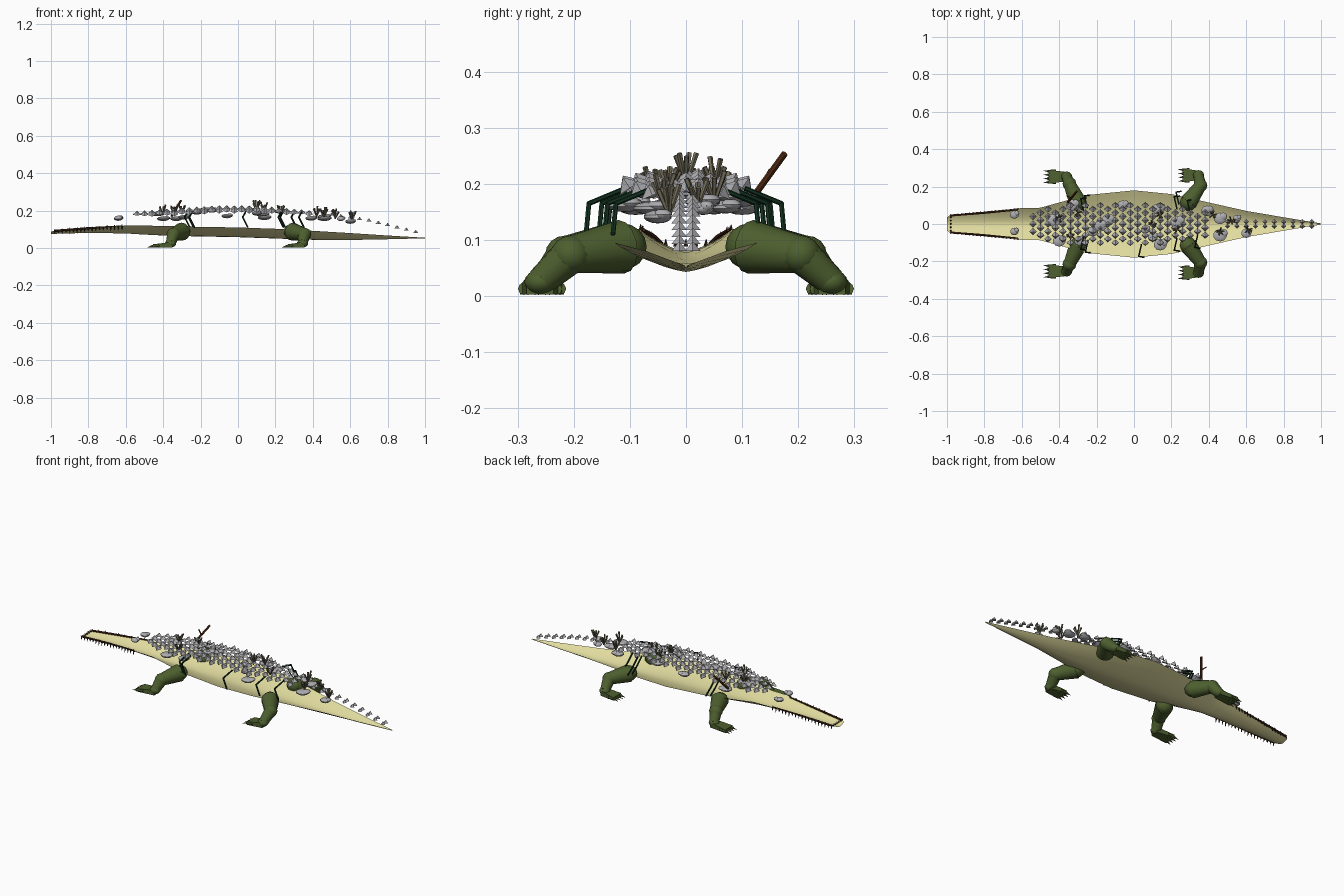
import bpy, bmesh, math, random
from mathutils import Vector, Matrix

cube = bpy.data.objects.get("Cube")
if cube:
    bpy.data.objects.remove(cube)
rng = random.Random(4)


def material(name, col):
    m = bpy.data.materials.new(name)
    m.use_nodes = True
    m.diffuse_color = (*col, 1)
    m.node_tree.nodes["Principled BSDF"].inputs["Base Color"].default_value = (*col, 1)
    return m


BELLY = material("pale belly", (0.76, 0.72, 0.35))
GREEN = material("leg green", (0.075, 0.115, 0.028))
VINE = material("vine green", (0.006, 0.03, 0.013))
GREY = material("stone grey", (0.42, 0.42, 0.44))
REED = material("dry reed", (0.17, 0.15, 0.10))
WOOD = material("wood brown", (0.11, 0.03, 0.008))
GUM = material("gum brown", (0.06, 0.018, 0.008))
TOOTH = material("stained tooth", (0.025, 0.015, 0.008))
CLAW = material("claw tan", (0.15, 0.12, 0.06))


def finish(bm, name, mat, smooth=True):
    me = bpy.data.meshes.new(name)
    bm.to_mesh(me)
    bm.free()
    me.materials.append(mat)
    ob = bpy.data.objects.new(name, me)
    bpy.context.collection.objects.link(ob)
    if smooth:
        bpy.ops.object.select_all(action="DESELECT")
        ob.select_set(True)
        bpy.context.view_layer.objects.active = ob
        bpy.ops.object.shade_smooth_by_angle(angle=math.radians(40))
    return ob


def rod(bm, a, b, r1, r2, sides=6):
    """Tapered rod from a to b."""
    a, b = Vector(a), Vector(b)
    d = b - a
    mat = Matrix.Translation((a + b) / 2) @ d.to_track_quat("Z", "Y").to_matrix().to_4x4()
    bmesh.ops.create_cone(bm, cap_ends=True, segments=sides, radius1=r1, radius2=r2,
                          depth=d.length, matrix=mat)


def ball(bm, c, size, seg=12):
    bmesh.ops.create_uvsphere(bm, u_segments=seg, v_segments=seg // 2 + 2, radius=1,
                              matrix=Matrix.Translation(c) @ Matrix.Diagonal((*size, 1)))


def lerp(table, x, col=1):
    """Read a value from a station table by x."""
    for p, q in zip(table, table[1:]):
        if x <= q[0]:
            return p[col] + (q[col] - p[col]) * (x - p[0]) / (q[0] - p[0])
    return table[-1][col]


# Belly shell: x, half width, rim height, keel height
HULL = [(-1, .035, .088, .076), (-.98, .05, .093, .076), (-.8, .066, .107, .081),
        (-.6, .085, .12, .078), (-.5, .087, .12, .072), (-.4, .115, .118, .067),
        (-.25, .155, .114, .063), (0, .18, .11, .058), (.2, .16, .103, .051),
        (.4, .115, .092, .044), (.6, .07, .08, .043), (.8, .036, .067, .047),
        (1, .003, .055, .052)]
bm = bmesh.new()
rows = []
for x, w, top, low in HULL:
    ts = [i / 6 - 1 for i in range(13)]
    rows.append([bm.verts.new((x, w * t, low + (top - low) * abs(t) ** 1.6)) for t in ts])
for r, s in zip(rows, rows[1:]):
    for i in range(12):
        bm.faces.new((r[i], r[i + 1], s[i + 1], s[i]))
finish(bm, "belly_shell", BELLY)

# Jaw: gum strips and rows of teeth along the rim
gum, teeth = bmesh.new(), bmesh.new()
for s in (-1, 1):
    rim = lambda x, k=.9: Vector((x, s * lerp(HULL, x) * k, lerp(HULL, x, 2) - .001))
    rod(gum, rim(-.98), rim(-.8), .006, .006)
    rod(gum, rim(-.8), rim(-.62), .006, .003)
    for i in range(19):
        p = rim(-.98 + i * .02, .97)
        h = rng.uniform(.014, .024)
        rod(teeth, p, p + Vector((0, s * .004, -h)), .005, .0005, 5)
        if i % 2 == 0:
            rod(teeth, p, p + Vector((0, 0, h * .5)), .004, .0005, 5)
for i in range(5):
    p = Vector((-.98, -.036 + i * .018, .088))
    rod(teeth, p, p + Vector((0, 0, .014)), .005, .0005, 5)
finish(gum, "gums", GUM)
finish(teeth, "teeth", TOOTH, False)


# Legs: both pairs mirrored across the body
def leg(name, s, hip, knee, ankle, toe_x):
    side = lambda p: Vector((p[0], s * p[1], p[2]))
    hip, knee, ankle = side(hip), side(knee), side(ankle)
    bm = bmesh.new()
    ball(bm, hip, (.045, .045, .042))
    rod(bm, hip, knee, .048, .033, 14)
    ball(bm, knee, (.037, .036, .034))
    rod(bm, knee, ankle, .034, .026, 12)
    ball(bm, ankle, (.03, .028, .022))
    # Flat wedge foot that widens toward the toes
    n = toe_x - ankle.x
    foot = bmesh.ops.create_cube(bm, size=1)["verts"]
    for v in foot:
        toe = v.co.x < 0
        half = .036 if toe else .024
        v.co = Vector((toe_x if toe else ankle.x + .01, ankle.y + v.co.y * 2 * half,
                       .003 if v.co.z < 0 else (.02 if toe else .033)))
    for i in range(4):
        y = ankle.y + (i - 1.5) * .019
        rod(bm, (ankle.x + n * .6, y, .013), (toe_x - .008, y, .009), .011, .007, 8)
    finish(bm, name, GREEN)
    bm = bmesh.new()
    for i in range(4):
        k = i - 1.5
        y = ankle.y + k * .019
        rod(bm, (toe_x - .004, y, .01), (toe_x - .03, y + k * .003, .003), .006, .0005, 6)
    finish(bm, name + "_claws", CLAW)


for s, tag in ((-1, "near"), (1, "far")):
    leg("fore_leg_" + tag, s, (-.30, .115, .088), (-.345, .215, .074), (-.36, .253, .025), -.455)
    leg("hind_leg_" + tag, s, (.29, .115, .088), (.355, .205, .074), (.345, .26, .025), .265)

# Back ridge height along the body
RIDGE = [(-.66, .172), (-.5, .183), (-.3, .198), (-.1, .21), (.1, .21), (.3, .192),
         (.5, .173), (.7, .142), (.8, .118), (.9, .093), (.96, .078)]


def back(x, y):
    return Vector((x, y, lerp(RIDGE, x) - 1.4 * y * y))


# Scutes: staggered four-sided pyramids, narrowing to a double tail row
bm = bmesh.new()
for i in range(24):
    x = -.54 + i * .04
    reach = lerp([(-.6, .07), (-.4, .1), (.2, .1), (.45, .06), (.6, .03)], x)
    for k in range(-3, 4):
        y = (k + (i % 2) * .5) * .04
        if abs(y) <= reach and x < .5:
            p = back(x, y)
            rod(bm, p, p + Vector((0, y * .12, .018)), .021, .001, 4)
for i in range(10):
    x = .5 + i * .05
    for s in (-1, 1):
        p = back(x, s * .012)
        rod(bm, p, p + Vector((0, 0, .016)), .014, .001, 4)
finish(bm, "back_scutes", GREY, False)

# Flat stones lying along the back: x, y, radius
STONES = [(-.64, .05, .025), (-.64, -.04, .023), (-.43, .02, .04), (-.4, -.09, .035),
          (-.33, .1, .035), (-.29, -.09, .03), (-.18, -.01, .035), (-.14, .02, .035),
          (-.06, .1, .03), (.06, -.03, .025), (.13, .08, .035), (.1, -.07, .028),
          (.14, -.11, .036), (.23, .01, .038), (.39, .07, .032), (.46, -.06, .038),
          (.46, .03, .035), (.55, .03, .022), (.6, -.05, .028), (-.22, -.04, .03)]
bm = bmesh.new()
for x, y, r in STONES:
    p = back(x, y)
    p.z -= abs(y) * .25
    ball(bm, p, (r, r * .9, .012), 10)
    ball(bm, p + Vector((r * .5, r * .3, .004)), (r * .6, r * .6, .01), 8)
finish(bm, "flat_stones", GREY)

# Reed tufts
bm = bmesh.new()
for x, y in [(-.4, .03), (-.34, -.06), (-.3, .06), (.1, 0), (.14, .05), (.23, -.03),
             (.42, .05), (.46, -.04), (.52, .02), (.61, -.03)]:
    p = back(x, y) - Vector((0, 0, .012))
    for j in range(6):
        a = j * math.tau / 6 + rng.random()
        tip = Vector((math.cos(a) * .02, math.sin(a) * .02, rng.uniform(.035, .058)))
        rod(bm, p, p + tip, .003, .005, 5)
finish(bm, "reed_tufts", REED)

# Hanging vines: x, reach, side
bm = bmesh.new()
for x, reach, s in [(-.27, .14, -1), (-.245, .155, -1), (.04, .178, -1), (.23, .145, -1),
                    (.34, .13, -1), (-.27, .14, 1), (-.25, .155, 1), (.23, .15, 1),
                    (.3, .13, 1), (.24, .175, 1)]:
    pts = [(x, s * (reach - .07), .192), (x - .015, s * (reach - .005), .165),
           (x + .012, s * reach, .112)]
    for a, b in zip(pts, pts[1:]):
        rod(bm, a, b, .0045, .0045)
        ball(bm, b, (.0045,) * 3, 6)
finish(bm, "hanging_vines", VINE)

# Stick leaning out of the back, with a short twig
bm = bmesh.new()
rod(bm, (-.355, .115, .17), (-.305, .176, .254), .006, .006, 8)
rod(bm, (-.335, .139, .203), (-.36, .15, .225), .004, .003, 6)
finish(bm, "stick", WOOD)
